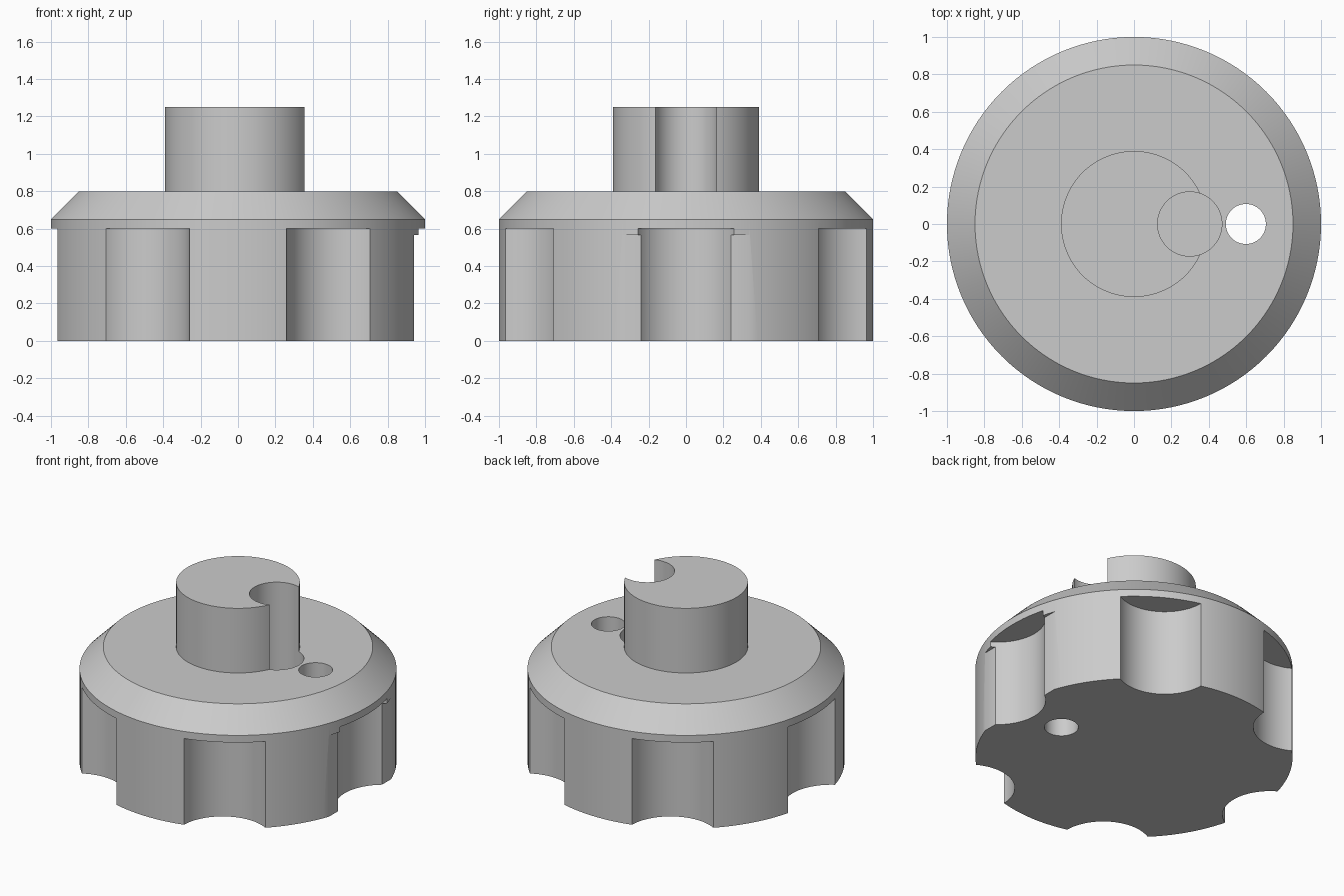
import bpy
import bmesh
from math import cos, sin, radians, tau

if "Cube" in bpy.data.objects:
    bpy.data.objects.remove(bpy.data.objects["Cube"], do_unlink=True)

SIDES = 128

grey = bpy.data.materials.new("plain grey")
grey.use_nodes = True
grey.diffuse_color = (0.6, 0.6, 0.6, 1)
grey.node_tree.nodes["Principled BSDF"].inputs["Base Color"].default_value = (0.6, 0.6, 0.6, 1)


def lathe(name, profile, centre=(0, 0), sides=SIDES):
    """Closed solid turned from (radius, height) points, bottom to top."""
    bm = bmesh.new()
    rings = [[bm.verts.new((centre[0] + r * cos(tau * i / sides),
                            centre[1] + r * sin(tau * i / sides), z))
              for i in range(sides)] for r, z in profile]
    for low, high in zip(rings, rings[1:]):
        for i in range(sides):
            j = (i + 1) % sides
            bm.faces.new((low[i], low[j], high[j], high[i]))
    bm.faces.new(rings[0][::-1])
    bm.faces.new(rings[-1])
    return add_object(name, bm)


def box(name, low, high):
    bm = bmesh.new()
    bmesh.ops.create_cube(bm, size=1)
    for v in bm.verts:
        v.co = [a + (c + 0.5) * (b - a) for a, b, c in zip(low, high, v.co)]
    return add_object(name, bm)


def add_object(name, bm):
    mesh = bpy.data.meshes.new(name)
    bm.to_mesh(mesh)
    bm.free()
    mesh.materials.append(grey)
    obj = bpy.data.objects.new(name, mesh)
    bpy.context.collection.objects.link(obj)
    return obj


def activate(obj):
    bpy.ops.object.select_all(action="DESELECT")
    obj.select_set(True)
    bpy.context.view_layer.objects.active = obj


def cut(target, cutter):
    mod = target.modifiers.new("cut", "BOOLEAN")
    mod.operation = "DIFFERENCE"
    mod.solver = "EXACT"
    mod.object = cutter
    activate(target)
    bpy.ops.object.modifier_apply(modifier=mod.name)


# Main parts
body = lathe("knob_body", [(1, 0), (1, 0.65), (0.85, 0.8)])
stem = lathe("stem", [(0.39, 0.8), (0.39, 1.25)])

# Finger scallops around the grip, stopping under the rim
cutters = []
for k in range(6):
    a = radians(60 * k)
    cutters.append(lathe("scallop_cutter", [(0.3, -0.1), (0.3, 0.6)],
                         (1.12 * cos(a), 1.12 * sin(a)), 96))

# Shallow flat on one side, and the through hole
cutters.append(box("flat_cutter", (0.94, -0.5, -0.1), (1.2, 0.5, 0.565)))
cutters.append(lathe("hole_cutter", [(0.107, -0.1), (0.107, 1)], (0.598, 0), 64))

# Round pocket that bites into the stem and continues into the body
pocket = lathe("pocket_cutter", [(0.172, 0.4), (0.172, 1.4)], (0.298, 0), 64)
cutters.append(pocket)

for c in cutters:
    cut(body, c)
cut(stem, pocket)
for c in cutters:
    bpy.data.objects.remove(c, do_unlink=True)

for part in (body, stem):
    activate(part)
    bpy.ops.object.shade_smooth_by_angle(angle=radians(30))
